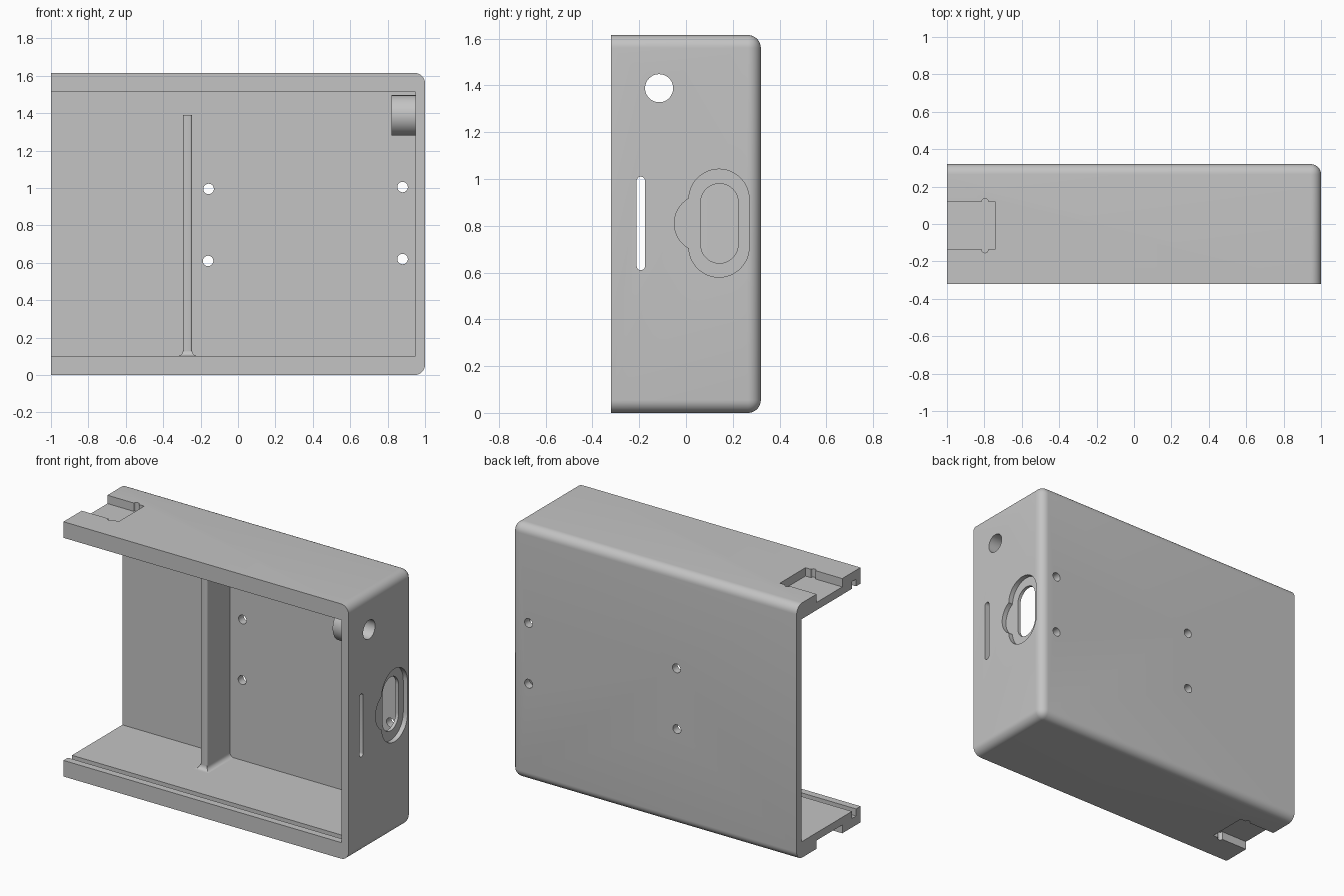
import bpy, bmesh, math
from mathutils import Matrix, Vector

if "Cube" in bpy.data.objects:
    bpy.data.objects.remove(bpy.data.objects["Cube"])

H = 1.615          # overall height
WALL = 0.05        # back and right wall thickness
RAIL = 0.102       # top and bottom wall thickness

grey = bpy.data.materials.new("plain grey")
grey.use_nodes = True
grey.diffuse_color = (0.55, 0.55, 0.55, 1)
grey.node_tree.nodes["Principled BSDF"].inputs["Base Color"].default_value = (0.55, 0.55, 0.55, 1)


def finish(name, bm):
    bmesh.ops.recalc_face_normals(bm, faces=bm.faces)
    mesh = bpy.data.meshes.new(name)
    bm.to_mesh(mesh)
    bm.free()
    mesh.materials.append(grey)
    ob = bpy.data.objects.new(name, mesh)
    bpy.context.collection.objects.link(ob)
    return ob


def box_bm(lo, hi):
    lo, hi = Vector(lo), Vector(hi)
    bm = bmesh.new()
    bmesh.ops.create_cube(bm, size=1, matrix=Matrix.Translation((lo + hi) / 2) @ Matrix.Diagonal((*(hi - lo), 1)))
    return bm


def box(name, lo, hi):
    return finish(name, box_bm(lo, hi))


def cylinder(name, centre, radius, length, axis, sides=48):
    turn = {"X": Matrix.Rotation(math.pi / 2, 4, "Y"),
            "Y": Matrix.Rotation(math.pi / 2, 4, "X"), "Z": Matrix()}[axis]
    bm = bmesh.new()
    bmesh.ops.create_cone(bm, cap_ends=True, segments=sides, radius1=radius, radius2=radius,
                          depth=length, matrix=Matrix.Translation(centre) @ turn)
    return finish(name, bm)


def capsule(name, x0, x1, y, z0, z1, r, n=24):
    """Upright rounded slot, extruded along x."""
    bm = bmesh.new()
    ring = []
    for i in range(2 * n + 2):
        a = math.pi * (i if i <= n else i - 1) / n
        zc = z1 - r if i <= n else z0 + r
        ring.append(bm.verts.new((x0, y + r * math.cos(a), zc + r * math.sin(a))))
    face = bm.faces.new(ring)
    ext = bmesh.ops.extrude_face_region(bm, geom=[face])["geom"]
    bmesh.ops.translate(bm, verts=[v for v in ext if isinstance(v, bmesh.types.BMVert)], vec=(x1 - x0, 0, 0))
    return finish(name, bm)


def combine(target, tool, operation):
    mod = target.modifiers.new(tool.name, "BOOLEAN")
    mod.operation, mod.solver, mod.object = operation, "EXACT", tool
    bpy.context.view_layer.objects.active = target
    bpy.ops.object.modifier_apply(modifier=mod.name)
    bpy.data.objects.remove(tool)


def cut(target, tool):
    combine(target, tool, "DIFFERENCE")


# Outer shell with rounded back and right edges
bm = box_bm((-1, -0.32, 0), (1, 0.32, H))
rounded = []
for e in bm.edges:
    m = (e.verts[0].co + e.verts[1].co) / 2
    on_back, on_right = m.y > 0.3, m.x > 0.9
    if (on_back and m.x > -0.9) or (on_right and m.y > -0.3):
        rounded.append(e)
bmesh.ops.bevel(bm, geom=rounded, offset=0.055, segments=8, profile=0.5, affect="EDGES")
case = finish("case_shell", bm)

# Cavity, open at the front and the left end
cut(case, box("cavity", (-1.2, -0.5, RAIL), (1 - WALL, 0.32 - WALL, H - RAIL)))

# Sliding cover grooves in both rails
for z in (RAIL, H - RAIL):
    cut(case, box("groove", (-1.2, -0.275, z - 0.045), (1 - WALL, -0.235, z + 0.045)))

# Shallow latch recesses with side notches, outside both rails
for z in (0, H):
    cut(case, box("recess", (-1.2, -0.137, z - 0.053), (-0.742, 0.12, z + 0.053)))
    for y in (-0.137, 0.12):
        cut(case, cylinder("notch", (-0.797, y, z), 0.017, 0.106, "Z", 24))

# Tube boss behind the round port
combine(case, cylinder("boss", (0.895, -0.115, 1.388), 0.108, 0.15, "X", 64), "UNION")
cut(case, cylinder("port", (0.9, -0.115, 1.388), 0.06, 0.5, "X"))

# Narrow slot, stepped socket opening and finger scoop in the right wall
cut(case, capsule("slot", 0.9, 1.1, -0.193, 0.61, 1.01, 0.018, 10))
cut(case, capsule("socket", 0.9, 1.1, 0.143, 0.64, 0.98, 0.08))
cut(case, capsule("socket_step", 0.97, 1.1, 0.141, 0.58, 1.042, 0.129))
cut(case, cylinder("scoop", (1.02, 0.072, 0.81), 0.122, 0.1, "X", 64))

# Screw holes through the back
for x, z in ((-0.157, 0.995), (-0.16, 0.61), (0.88, 1.005), (0.88, 0.62)):
    cut(case, cylinder("screw_hole", (x, 0.3, z), 0.028, 0.2, "Y", 32))

# Upright divider with softened front corners and a flared foot
bm = box_bm((-0.295, 0.04, RAIL - 0.01), (-0.245, 0.28, 1.39))
front = [e for e in bm.edges if all(v.co.y < 0.05 for v in e.verts)
         and abs(e.verts[0].co.z - e.verts[1].co.z) > 1]
bmesh.ops.bevel(bm, geom=front, offset=0.012, segments=4, profile=0.5, affect="EDGES")
divider = finish("divider", bm)

bm = bmesh.new()
rings = []
R = 0.027
for i in range(7):
    a = math.pi / 2 * i / 6
    grow, z = R * (1 - math.sin(a)), RAIL + R * (1 - math.cos(a))
    corners = ((-0.295 - grow, 0.28), (-0.295 - grow, 0.04 - grow),
               (-0.245 + grow, 0.04 - grow), (-0.245 + grow, 0.28))
    rings.append([bm.verts.new((x, y, z)) for x, y in corners])
for low, high in zip(rings, rings[1:]):
    for k in range(4):
        bm.faces.new((low[k], low[(k + 1) % 4], high[(k + 1) % 4], high[k]))
bm.faces.new(rings[0])
bm.faces.new(rings[-1])
foot = finish("divider_foot", bm)

# Smooth the curves, keep the corners crisp
for ob in (case, divider, foot):
    bpy.ops.object.select_all(action="DESELECT")
    ob.select_set(True)
    bpy.context.view_layer.objects.active = ob
    bpy.ops.object.shade_smooth_by_angle(angle=math.radians(30))
